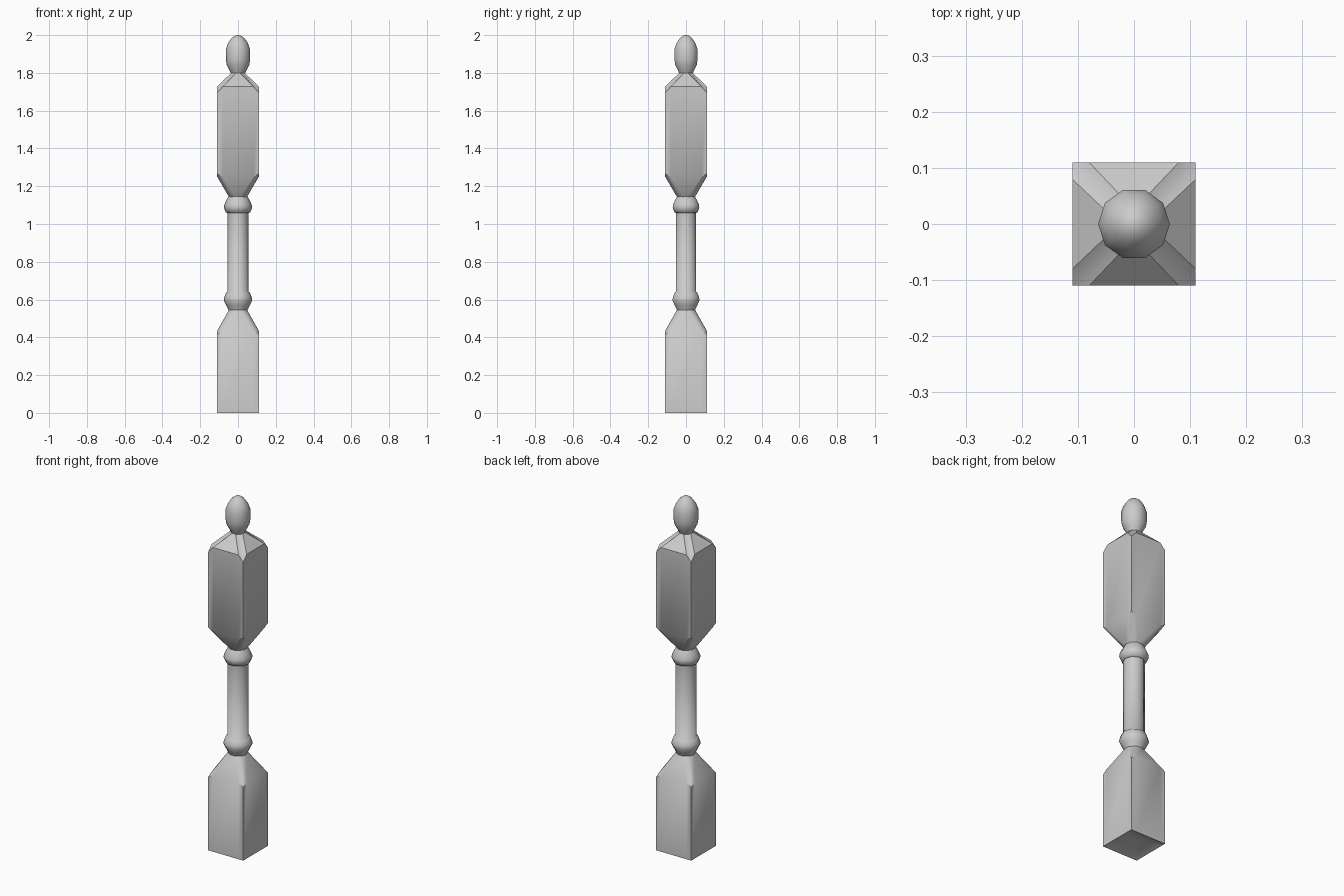
import bpy, bmesh
from math import sin, cos, pi, radians

if "Cube" in bpy.data.objects:
    bpy.data.objects.remove(bpy.data.objects["Cube"])

def square_ring(h, a, z_corner, z_side):
    # 12 points: on every side one corner and two points on the edge
    pts = []
    for k in range(4):
        c, s = cos(k * pi / 2), sin(k * pi / 2)
        for y, z in ((-a, z_side), (a, z_side), (h, z_corner)):
            pts.append((h * c - y * s, h * s + y * c, z))
    return pts

def round_ring(r, z, n, offset=0.0):
    return [(r * cos(offset + 2 * pi * i / n), r * sin(offset + 2 * pi * i / n), z)
            for i in range(n)]

def loft(name, rings, cap_start=False, cap_end=False, angle=35):
    bm = bmesh.new()
    loops = [[bm.verts.new(p) for p in ring] for ring in rings]
    n = len(rings[0])
    for lo, hi in zip(loops, loops[1:]):
        for i in range(n):
            j = (i + 1) % n
            bm.faces.new((lo[i], lo[j], hi[j], hi[i]))
    if cap_start:
        bm.faces.new(loops[0][::-1])
    if cap_end:
        bm.faces.new(loops[-1])
    bmesh.ops.remove_doubles(bm, verts=bm.verts, dist=1e-5)
    bmesh.ops.recalc_face_normals(bm, faces=bm.faces)
    mesh = bpy.data.meshes.new(name)
    bm.to_mesh(mesh)
    bm.free()
    ob = bpy.data.objects.new(name, mesh)
    bpy.context.collection.objects.link(ob)
    bpy.context.view_layer.objects.active = ob
    ob.select_set(True)
    bpy.ops.object.shade_smooth_by_angle(angle=radians(angle))
    ob.select_set(False)
    return ob

def lathe(name, profile, n=10):
    return loft(name, [round_ring(r, z, n) for r, z in profile], angle=60)

H = 0.11
OFF = -pi / 12

# Lower square block with recessed underside, tapering to a round neck
loft("lower_block", [
    square_ring(0.07, 0.05, 0.015, 0.015),
    square_ring(H, 0.08, 0, 0),
    square_ring(H, 0.08, 0.417, 0.435),
    round_ring(0.05, 0.545, 12, OFF)], cap_start=True)

# Turned shaft with a bead at each end
lathe("turned_shaft", [
    (0.05, 0.543), (0.063, 0.57), (0.075, 0.595), (0.073, 0.61), (0.063, 0.637),
    (0.055, 0.642), (0.055, 1.058), (0.065, 1.062), (0.074, 1.085), (0.073, 1.10),
    (0.062, 1.125), (0.05, 1.146)])

# Upper square block, tapering at both ends
loft("upper_block", [
    round_ring(0.05, 1.144, 12, OFF),
    square_ring(H, 0.08, 1.265, 1.25),
    square_ring(H, 0.08, 1.695, 1.728),
    round_ring(0.037, 1.80, 12, OFF)])

# Acorn finial
lathe("finial", [
    (0.037, 1.795), (0.044, 1.812), (0.06, 1.842), (0.064, 1.87), (0.064, 1.925),
    (0.053, 1.957), (0.034, 1.984), (0.016, 1.997), (0.0, 2.0)])
